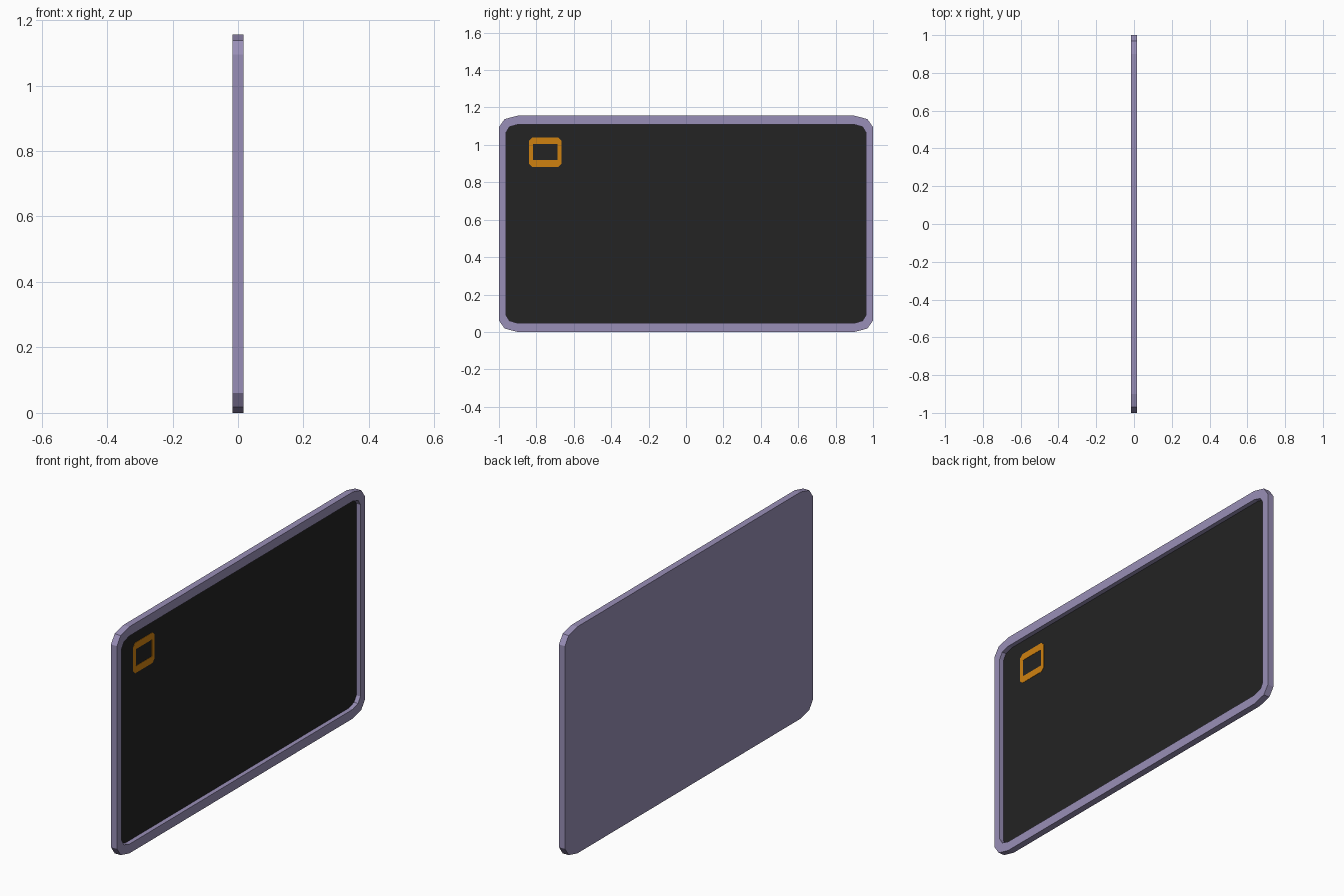
import bpy, bmesh

if "Cube" in bpy.data.objects:
    bpy.data.objects.remove(bpy.data.objects["Cube"])


def material(name, rgb):
    lin = [(c / 255 / 12.92) if c < 11 else ((c / 255 + 0.055) / 1.055) ** 2.4 for c in rgb]
    m = bpy.data.materials.new(name)
    m.diffuse_color = (*lin, 1)
    m.use_nodes = True
    m.node_tree.nodes["Principled BSDF"].inputs["Base Color"].default_value = m.diffuse_color
    return m


LILAC = material("lilac_casing", (153, 143, 183))
DARK = material("dark_glass", (35, 35, 35))
ORANGE = material("orange_mark", (207, 129, 16))


def outline(cy, cz, hy, hz, cuts):
    """Closed yz loop; cuts are (dy, dz) insets of each corner, listed from side to top."""
    pts = []
    for sy, sz in ((1, 1), (-1, 1), (-1, -1), (1, -1)):
        corner = [(cy + sy * (hy - a), cz + sz * (hz - b)) for a, b in cuts]
        pts += corner if sy * sz > 0 else corner[::-1]
    return pts


def build(name, rings, mat, closed=False):
    """Skin a series of (x, outline) rings; cap the ends, or join last to first."""
    bm = bmesh.new()
    loops = [[bm.verts.new((x, y, z)) for y, z in pts] for x, pts in rings]
    pairs = list(zip(loops, loops[1:]))
    if closed:
        pairs.append((loops[-1], loops[0]))
    else:
        bm.faces.new(loops[0])
        bm.faces.new(loops[-1])
    for a, b in pairs:
        for i in range(len(a)):
            j = (i + 1) % len(a)
            bm.faces.new((a[i], a[j], b[j], b[i]))
    bmesh.ops.recalc_face_normals(bm, faces=bm.faces)
    me = bpy.data.meshes.new(name)
    bm.to_mesh(me)
    bm.free()
    me.materials.append(mat)
    ob = bpy.data.objects.new(name, me)
    bpy.context.collection.objects.link(ob)
    return ob


T = 0.017        # half thickness of the casing
FLOOR = -0.009   # bottom of the recess
CZ = 0.578       # panel centre height

# Casing: shallow tray with faceted corners
outer = outline(0, CZ, 1.0, CZ, [(0, 0.061), (0.03, 0.018), (0.1, 0)])
inner = outline(0, CZ, 0.962, 0.531, [(0, 0.042), (0.018, 0.013), (0.062, 0)])
build("casing", [(-T, outer), (T, outer), (T, inner), (FLOOR, inner)], LILAC)

# Screen plate lying in the tray
build("screen", [(FLOOR + 0.0005, inner), (FLOOR + 0.003, inner)], DARK)

# Thin orange rectangular ring in the upper corner of the screen
CY, MZ = -0.7525, 0.961
ring_out = outline(CY, MZ, 0.086, 0.078, [(0, 0.016), (0.016, 0)])
ring_in = outline(CY, MZ, 0.065, 0.043, [(0, 0.001), (0.001, 0)])
x0, x1 = FLOOR + 0.0031, FLOOR + 0.0045
build("corner_mark", [(x0, ring_out), (x1, ring_out), (x1, ring_in), (x0, ring_in)], ORANGE, closed=True)
